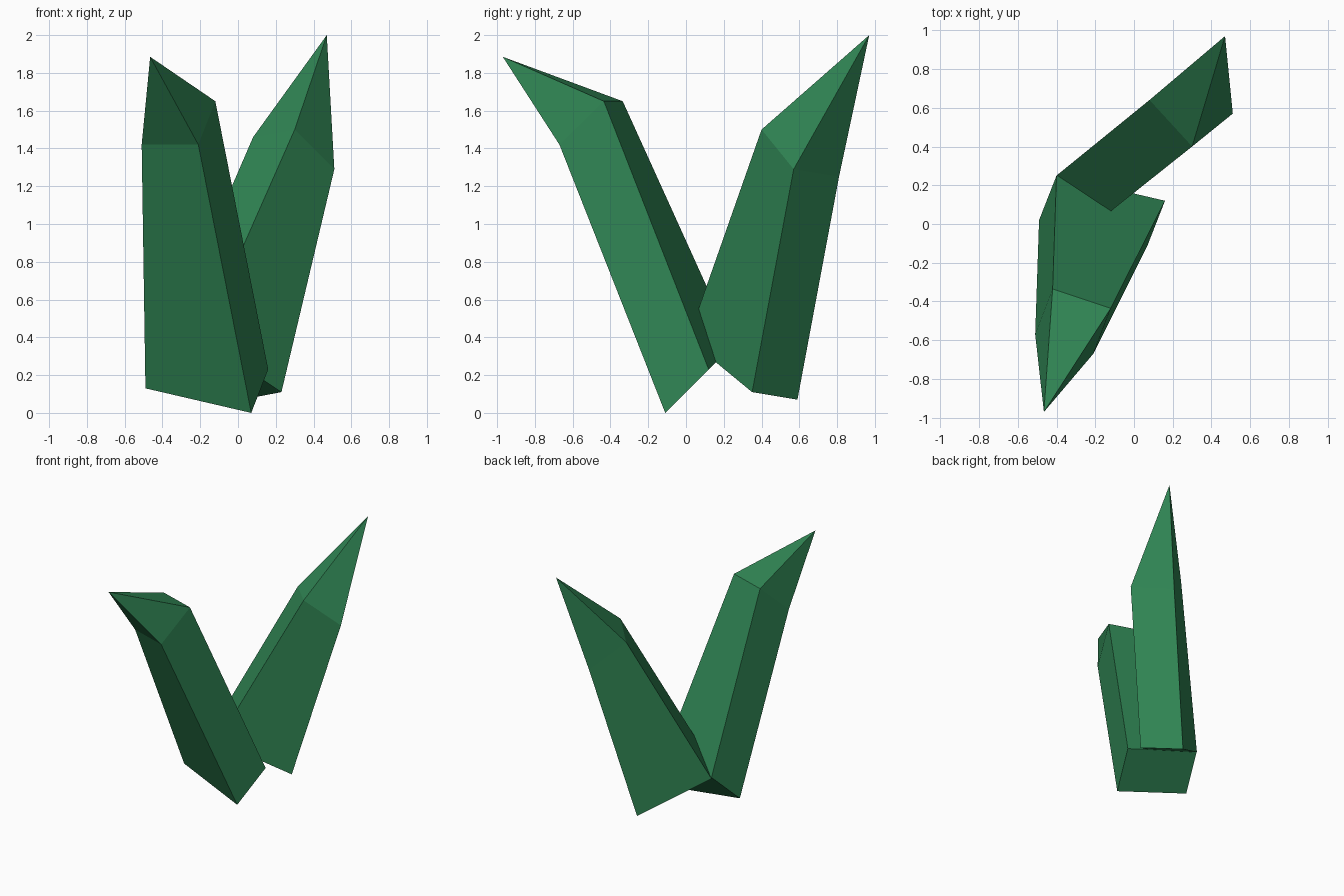
import bpy, bmesh
from mathutils import Vector

if "Cube" in bpy.data.objects:
    bpy.data.objects.remove(bpy.data.objects["Cube"])

green = bpy.data.materials.new("crystal green")
green.diffuse_color = (0.030, 0.240, 0.090, 1)
green.use_nodes = True
green.node_tree.nodes["Principled BSDF"].inputs["Base Color"].default_value = green.diffuse_color


def ring(corner, u, v):
    """Four corners of a parallelogram cross-section."""
    c, u, v = Vector(corner), Vector(u), Vector(v)
    return [c, c + u, c + u + v, c + v]


def crystal(name, base, shoulder, tip):
    """Four-sided tapering shaft that ends in an off-centre point."""
    bm = bmesh.new()
    low = [bm.verts.new(p) for p in ring(*base)]
    high = [bm.verts.new(p) for p in ring(*shoulder)]
    point = bm.verts.new(tip)
    bm.faces.new(low[::-1])
    for i in range(4):
        j = (i + 1) % 4
        bm.faces.new((low[i], low[j], high[j], high[i]))
        bm.faces.new((high[i], high[j], point))
    bmesh.ops.recalc_face_normals(bm, faces=bm.faces)
    mesh = bpy.data.meshes.new(name)
    bm.to_mesh(mesh)
    bm.free()
    mesh.materials.append(green)
    obj = bpy.data.objects.new(name, mesh)
    bpy.context.collection.objects.link(obj)
    return obj


# Crystal leaning to the front left
crystal("front_crystal",
        base=((-0.49, 0.02, 0.13), (0.56, -0.13, -0.13), (0.09, 0.23, 0.23)),
        shoulder=((-0.51, -0.57, 1.42), (0.30, -0.10, 0.0), (0.09, 0.235, 0.23)),
        tip=(-0.465, -0.97, 1.885))

# Crystal leaning to the back right
crystal("back_crystal",
        base=((-0.19, 0.01, 0.39), (0.42, 0.34, -0.28), (-0.21, 0.24, -0.04)),
        shoulder=((0.30, 0.40, 1.50), (0.21, 0.17, -0.21), (-0.22, 0.24, -0.04)),
        tip=(0.47, 0.97, 2.0))
